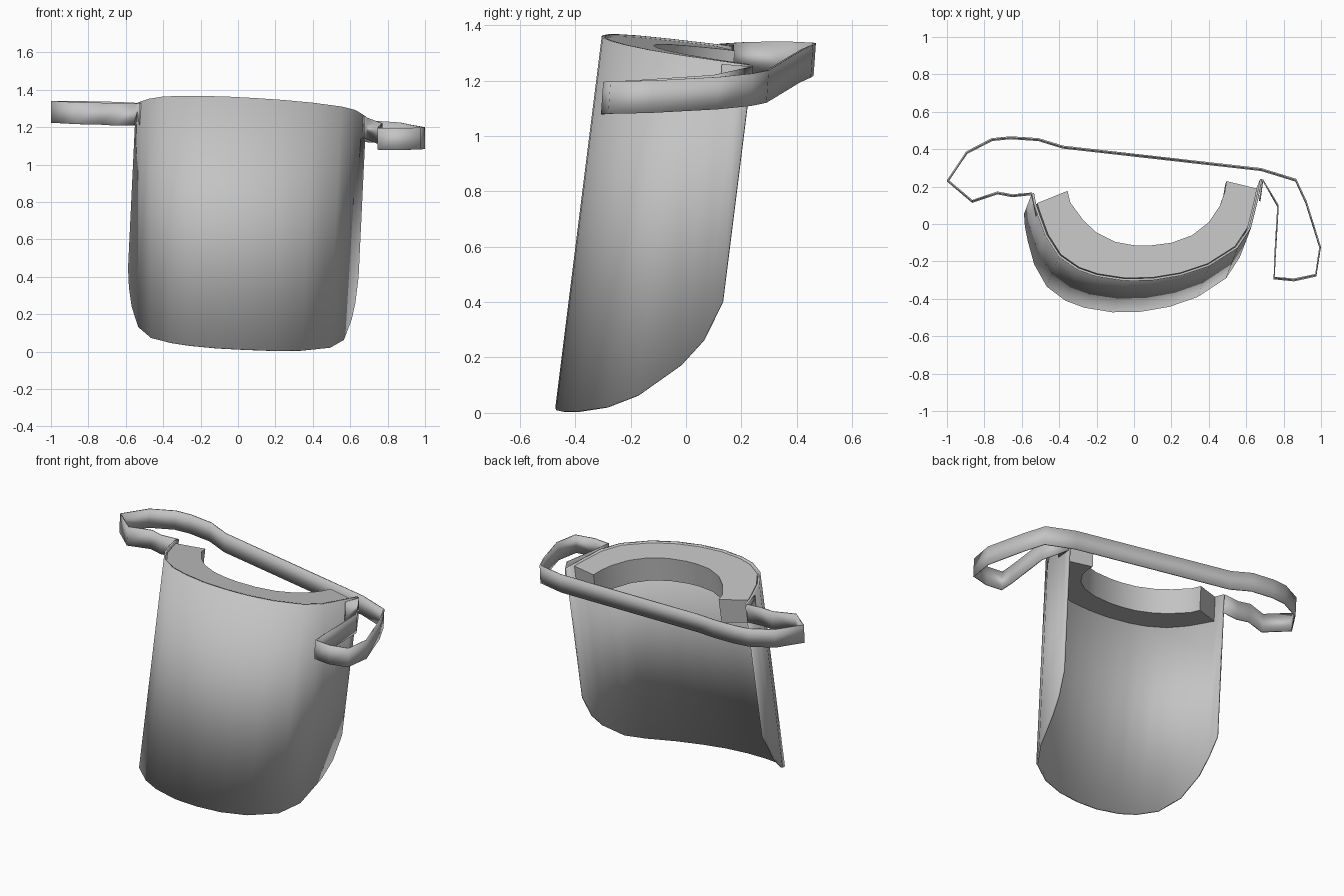
import bpy, bmesh, math
from mathutils import Vector

cube = bpy.data.objects.get("Cube")
if cube:
    bpy.data.objects.remove(cube, do_unlink=True)

grey = bpy.data.materials.new("plain_grey")
grey.use_nodes = True
grey.diffuse_color = (0.55, 0.55, 0.55, 1)
grey.node_tree.nodes["Principled BSDF"].inputs["Base Color"].default_value = (0.55, 0.55, 0.55, 1)

UP = Vector((0.048, 0.125, 1))  # the visor's leaning axis


def on_top(x, y):
    """Point on the tilted plane of the visor's upper rim."""
    return Vector((x, y, 1.32 - 0.049 * x - 0.133 * y))


def finish(name, bm, angle=40):
    bmesh.ops.recalc_face_normals(bm, faces=bm.faces[:])
    mesh = bpy.data.meshes.new(name)
    bm.to_mesh(mesh)
    bm.free()
    mesh.materials.append(grey)
    obj = bpy.data.objects.new(name, mesh)
    bpy.context.collection.objects.link(obj)
    bpy.ops.object.select_all(action='DESELECT')
    obj.select_set(True)
    bpy.context.view_layer.objects.active = obj
    bpy.ops.object.shade_smooth_by_angle(angle=math.radians(angle))
    return obj


def sheet(name, upper, lower, thickness):
    """Thin band stretched between an upper and a lower edge."""
    bm = bmesh.new()
    a = [bm.verts.new(p) for p in upper]
    b = [bm.verts.new(p) for p in lower]
    for i in range(len(a) - 1):
        bm.faces.new((a[i], a[i + 1], b[i + 1], b[i]))
    obj = finish(name, bm)
    mod = obj.modifiers.new("thickness", 'SOLIDIFY')
    mod.thickness = thickness
    mod.offset = 0
    return obj


# Clear visor: rim outline (x, y) with the drop to the rounded lower edge
visor = [(-.54, .165, .88), (-.53, .11, .99), (-.51, .05, 1.1), (-.47, -.06, 1.22),
         (-.4, -.17, 1.29), (-.3, -.24, 1.32), (-.2, -.275, 1.335), (-.05, -.298, 1.345),
         (.1, -.295, 1.345), (.25, -.27, 1.34), (.4, -.22, 1.325), (.55, -.125, 1.29),
         (.62, -.02, 1.23), (.655, .12, 1.1), (.67, .19, 1.0), (.68, .24, .855)]
rim = [on_top(x, y) for x, y, d in visor]
hem = [p - UP * v[2] for p, v in zip(rim, visor)]
sheet("visor", rim, hem, 0.012)

# Foam forehead pad: crescent just inside the rim, extruded downwards
centre = Vector((0.07, 0.2))
outer = [centre + (Vector(v[:2]) - centre) * 0.98 for v in visor[1:-1]]
inner = [(.495, .23), (.485, .17), (.46, .1), (.4, .01), (.31, -.06), (.2, -.1),
         (.08, -.115), (0, -.113), (-.1, -.095), (-.2, -.045), (-.27, .02),
         (-.34, .115), (-.355, .178)]
bm = bmesh.new()
face = bm.faces.new([bm.verts.new(on_top(*p) - UP * 0.006) for p in list(outer) + inner])
new = bmesh.ops.extrude_face_region(bm, geom=[face])["geom"]
bmesh.ops.translate(bm, vec=-UP * 0.15, verts=[g for g in new if isinstance(g, bmesh.types.BMVert)])
finish("forehead_pad", bm)

# Head strap: one slack ribbon from side to side, (x, y, top height)
path = [(-.522, .05, 1.33), (-.548, .165, 1.325), (-.65, .155, 1.325), (-.73, .17, 1.33),
        (-.865, .125, 1.333), (-.995, .235, 1.34), (-.895, .385, 1.34), (-.76, .455, 1.337),
        (-.66, .465, 1.335), (-.51, .455, 1.328), (-.38, .415, 1.31), (.68, .295, 1.237),
        (.865, .238, 1.225), (.92, .12, 1.213), (.995, -.12, 1.2), (.972, -.27, 1.197),
        (.855, -.295, 1.195), (.75, -.285, 1.196), (.752, -.2, 1.2), (.77, .1, 1.22),
        (.69, .238, 1.25), (.672, .13, 1.26)]
top = [Vector(p) for p in path]
sheet("head_strap", top, [p - Vector((0, 0.008, 0.117)) for p in top], 0.008)
